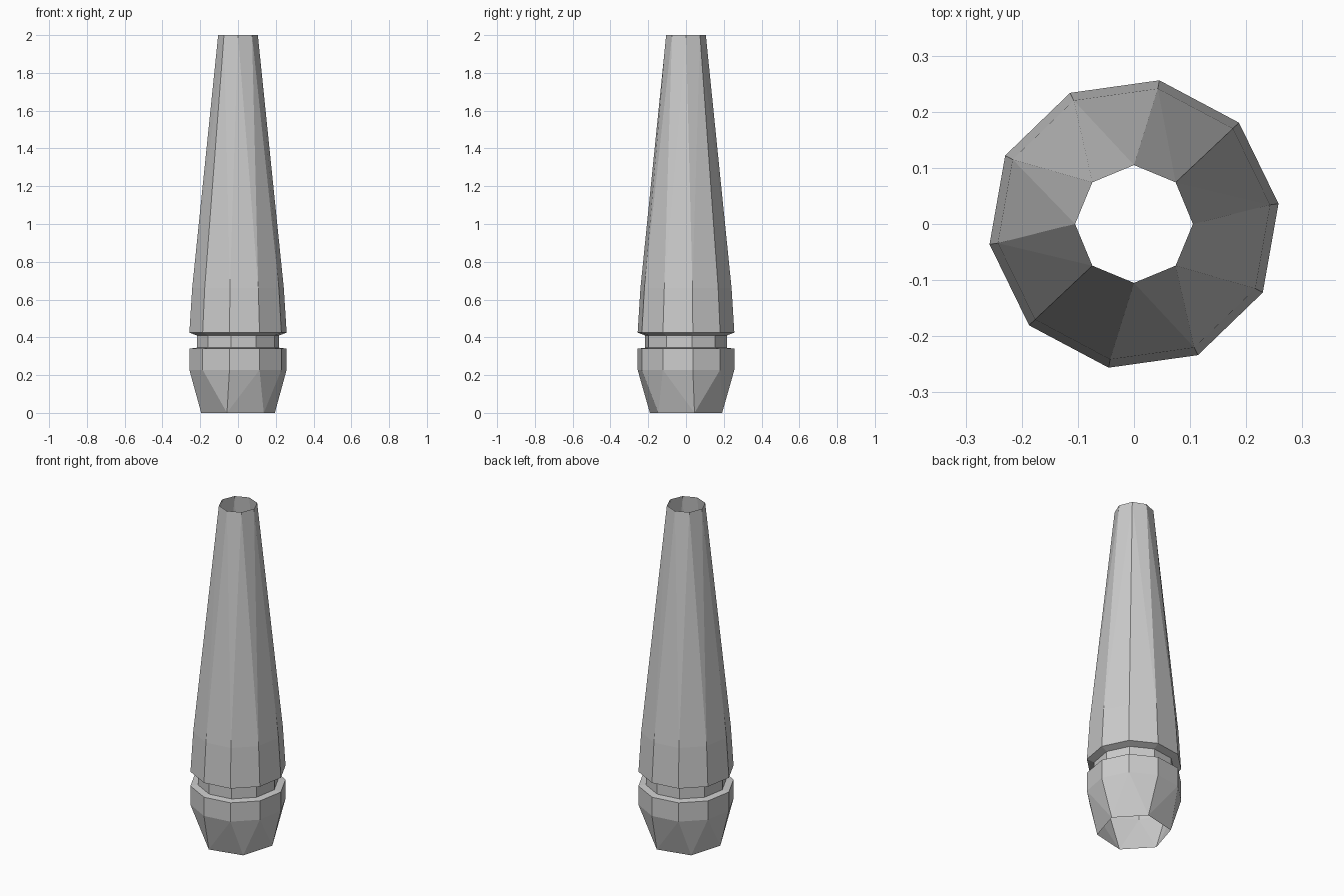
import bpy, bmesh
from math import cos, sin, radians

if "Cube" in bpy.data.objects:
    bpy.data.objects.remove(bpy.data.objects["Cube"])

bm = bmesh.new()


def ring(sides, radius, z, offset):
    """Regular polygon of vertices at height z."""
    angles = [radians(offset + 360 * i / sides) for i in range(sides)]
    return [bm.verts.new((radius * cos(a), radius * sin(a), z)) for a in angles]


def bridge(low, high):
    """Join two rings; unequal counts are zipped along the shortest diagonals."""
    n, m = len(low), len(high)
    if n == m:
        for i in range(n):
            j = (i + 1) % n
            bm.faces.new((low[i], low[j], high[j], high[i]))
        return
    # start from the closest pair of vertices
    s, t = min(((a, b) for a in range(n) for b in range(m)),
               key=lambda p: (low[p[0]].co - high[p[1]].co).length)
    i = j = 0
    while i < n or j < m:
        a, b = low[(s + i) % n], high[(t + j) % m]
        a2, b2 = low[(s + i + 1) % n], high[(t + j + 1) % m]
        step_low = j == m or (i < n and (a2.co - b.co).length <= (b2.co - a.co).length)
        if step_low:
            bm.faces.new((a, a2, b))
            i += 1
        else:
            bm.faces.new((a, b2, b))
            j += 1


# Profile from open hexagonal foot, past the groove, to open octagonal top
profile = [
    (6, 0.20, 0.00, 13),
    (10, 0.26, 0.228, 8),
    (10, 0.26, 0.34, 8),
    (10, 0.22, 0.345, 8),
    (10, 0.22, 0.41, 8),
    (10, 0.26, 0.425, 8),
    (10, 0.245, 0.66, 8),
    (8, 0.105, 2.00, 0),
]
rings = [ring(*p) for p in profile]
for low, high in zip(rings, rings[1:]):
    bridge(low, high)

# Tapered hollow shaft object
mesh = bpy.data.meshes.new("tapered_shaft")
bm.to_mesh(mesh)
bm.free()
shaft = bpy.data.objects.new("tapered_shaft", mesh)
bpy.context.collection.objects.link(shaft)
